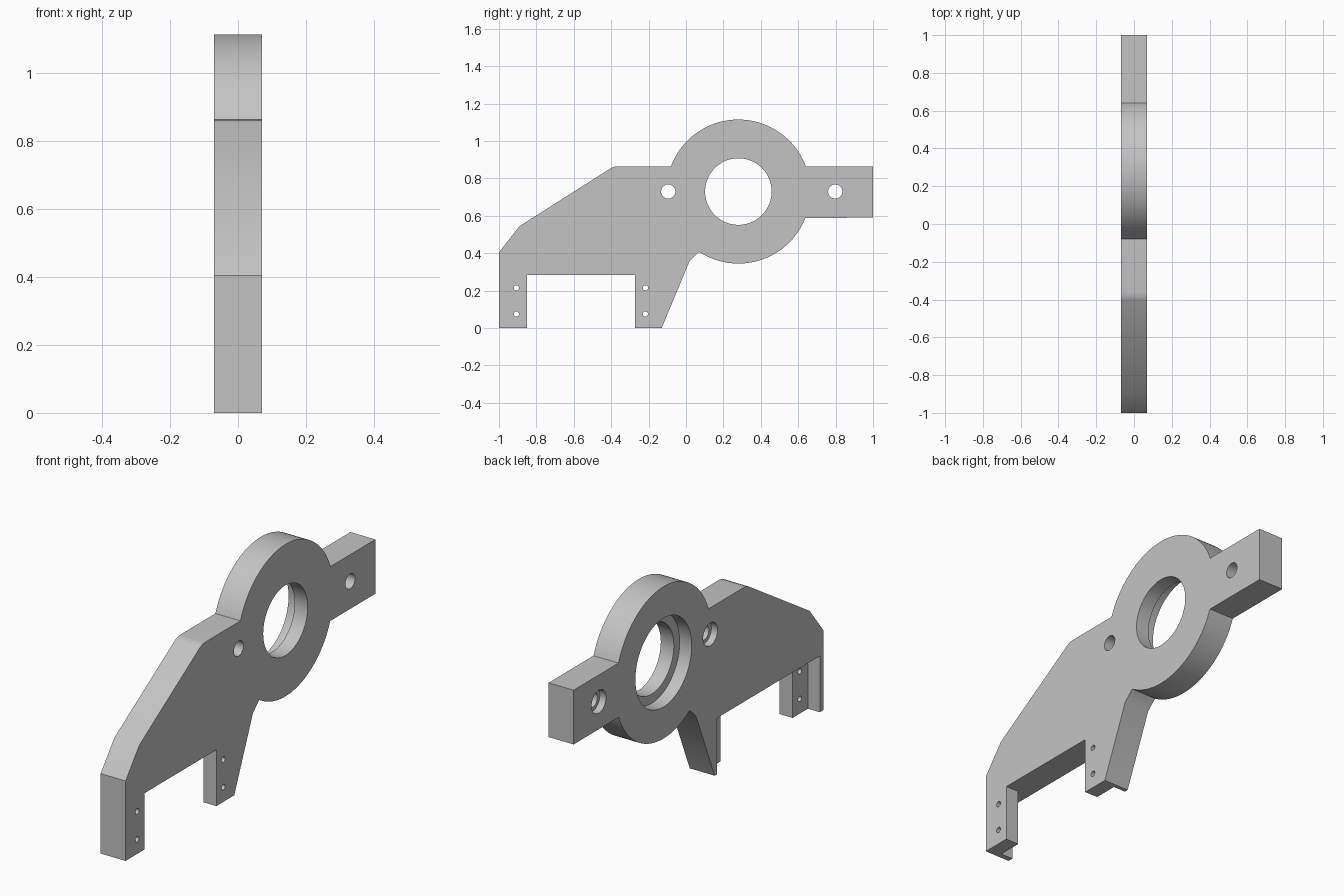
import bpy, bmesh
from math import sin, cos, pi, atan2
from mathutils import Matrix

if "Cube" in bpy.data.objects:
    bpy.data.objects.remove(bpy.data.objects["Cube"])

HALF = 0.07            # half plate thickness
STEP = -0.003          # depth plane of the leg pockets and bearing seat
CY, CZ, R = 0.28, 0.73, 0.385   # bearing ring


def arc(start, end, steps):
    """Counter-clockwise arc on the ring between two (y, z) points."""
    a = atan2(start[1] - CZ, start[0] - CY)
    b = atan2(end[1] - CZ, end[0] - CY)
    if b < a:
        b += 2 * pi
    return [(CY + R * cos(a + (b - a) * i / steps),
             CZ + R * sin(a + (b - a) * i / steps)) for i in range(steps + 1)]


def add_object(name, bm):
    bmesh.ops.recalc_face_normals(bm, faces=bm.faces)
    mesh = bpy.data.meshes.new(name)
    bm.to_mesh(mesh)
    bm.free()
    obj = bpy.data.objects.new(name, mesh)
    bpy.context.collection.objects.link(obj)
    return obj


def drill(bm, y, z, radius, x0, x1, segments=48):
    """Cylinder along x."""
    place = Matrix.Translation(((x0 + x1) / 2, y, z)) @ Matrix.Rotation(pi / 2, 4, 'Y')
    bmesh.ops.create_cone(bm, cap_ends=True, segments=segments, radius1=radius,
                          radius2=radius, depth=x1 - x0, matrix=place)


# Plate outline in (y, z): legs, ring, rear arm, sloped nose
outline = [(-1, 0), (-0.85, 0), (-0.85, 0.285), (-0.273, 0.285), (-0.273, 0),
           (-0.13, 0), (0.02, 0.36)]
outline += arc((0.07, 0.407), (0.638, 0.59), 40)
outline += [(1, 0.59), (1, 0.865)]
outline += arc((0.64, 0.865), (-0.08, 0.865), 56)
outline += [(-0.36, 0.865), (-0.382, 0.863), (-0.402, 0.855), (-0.89, 0.545), (-1, 0.405)]

bm = bmesh.new()
face = bm.faces.new([bm.verts.new((-HALF, y, z)) for y, z in outline])
side = bmesh.ops.extrude_face_region(bm, geom=[face])
bmesh.ops.translate(bm, vec=(2 * HALF, 0, 0),
                    verts=[v for v in side["geom"] if isinstance(v, bmesh.types.BMVert)])
plate = add_object("bracket_plate", bm)

# Through holes: bearing bore, mounting bolts, leg screws
bm = bmesh.new()
drill(bm, CY, CZ, 0.178, -0.2, 0.2, 96)
for y in (-0.095, 0.798):
    drill(bm, y, CZ, 0.038, -0.2, 0.2)
for y in (-0.907, -0.217):
    for z in (0.075, 0.215):
        drill(bm, y, z, 0.014, -0.2, 0.2, 24)
through_holes = add_object("through_hole_cutter", bm)

# Recesses on one side: bearing seat, bolt counterbores, leg pockets
bm = bmesh.new()
drill(bm, CY, CZ, 0.225, -0.2, STEP, 96)
for y in (-0.095, 0.798):
    drill(bm, y, CZ, 0.058, -0.2, -0.035)
y0, y1, z0, z1 = -0.972, -0.15, -0.1, 0.285
bmesh.ops.create_cube(bm, size=1, matrix=Matrix.Translation(
    ((STEP - 0.2) / 2, (y0 + y1) / 2, (z0 + z1) / 2)) @ Matrix.Diagonal(
    (STEP + 0.2, y1 - y0, z1 - z0, 1)))
recesses = add_object("recess_cutter", bm)

# Cut the plate, then bake the result and drop the cutters
for cutter in (through_holes, recesses):
    cutter.hide_render = True
    mod = plate.modifiers.new(cutter.name, 'BOOLEAN')
    mod.operation = 'DIFFERENCE'
    mod.solver = 'EXACT'
    mod.object = cutter
bpy.context.view_layer.update()
baked = bpy.data.meshes.new_from_object(
    plate.evaluated_get(bpy.context.evaluated_depsgraph_get()))
plate.modifiers.clear()
plate.data = baked
for cutter in (through_holes, recesses):
    bpy.data.objects.remove(cutter)

# Plain grey metal
grey = bpy.data.materials.new("light_grey")
grey.use_nodes = True
colour = (0.55, 0.55, 0.55, 1)
grey.diffuse_color = colour
grey.node_tree.nodes["Principled BSDF"].inputs["Base Color"].default_value = colour
plate.data.materials.clear()
plate.data.materials.append(grey)

bpy.ops.object.select_all(action='DESELECT')
plate.select_set(True)
bpy.context.view_layer.objects.active = plate
bpy.ops.object.shade_smooth_by_angle(angle=pi / 7)
